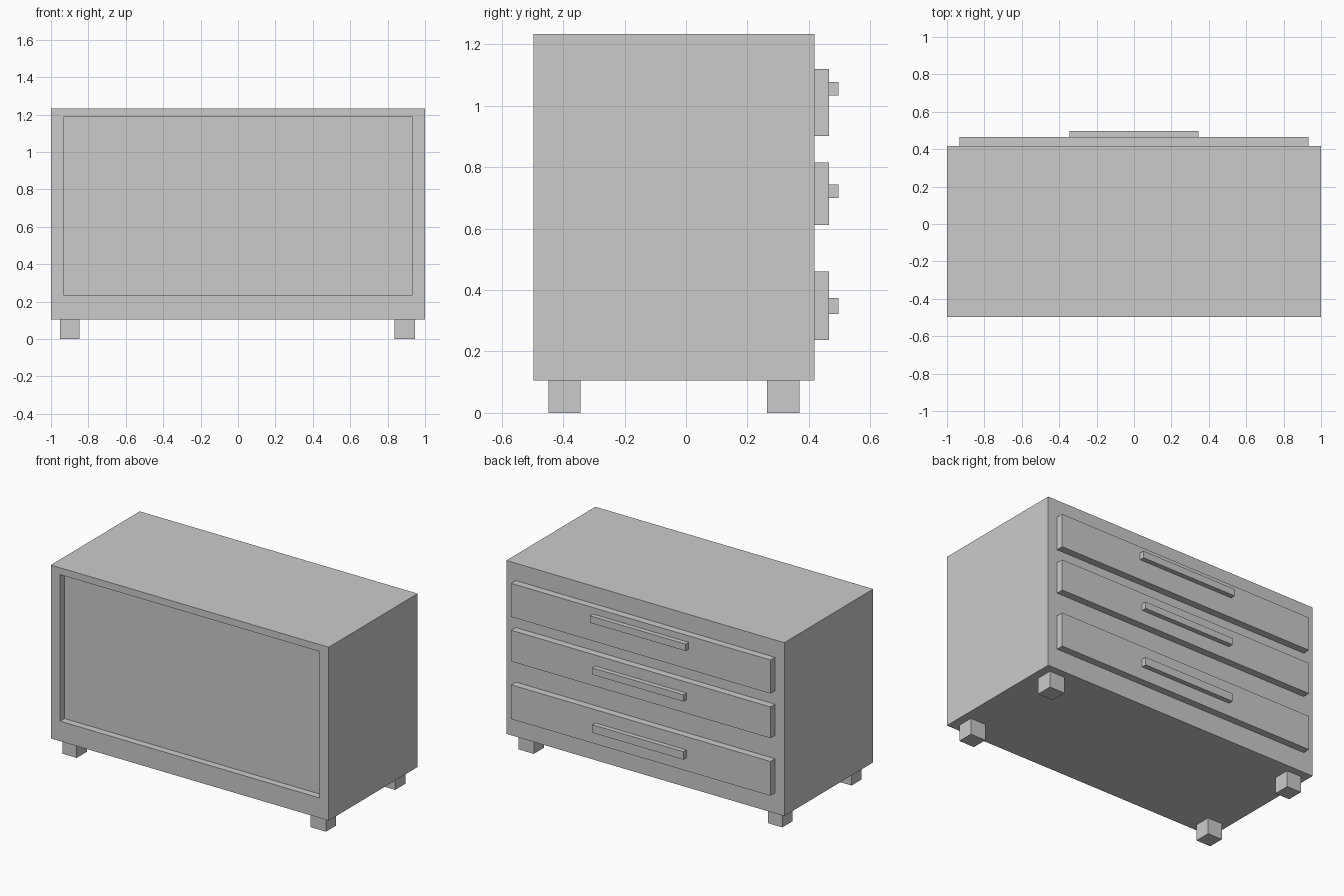
import bpy
import bmesh
from mathutils import Matrix, Vector

if "Cube" in bpy.data.objects:
    bpy.data.objects.remove(bpy.data.objects["Cube"], do_unlink=True)

GREY = (0.6, 0.6, 0.6, 1.0)
grey = bpy.data.materials.new("plain_grey")
grey.use_nodes = True
grey.diffuse_color = GREY
grey.node_tree.nodes["Principled BSDF"].inputs["Base Color"].default_value = GREY


def box(name, x, y, z):
    """Box spanning the given (low, high) range on each axis."""
    low, high = (Vector(c) for c in zip(x, y, z))
    bm = bmesh.new()
    bmesh.ops.create_cube(bm, size=1, matrix=Matrix.Translation((low + high) / 2)
                          @ Matrix.Diagonal((*(high - low), 1)))
    mesh = bpy.data.meshes.new(name)
    bm.to_mesh(mesh)
    bm.free()
    mesh.materials.append(grey)
    obj = bpy.data.objects.new(name, mesh)
    bpy.context.collection.objects.link(obj)
    return obj


FRONT, BACK = -0.496, 0.418
PANEL = 0.933        # half width of drawers and recessed panel
BASE, TOP = 0.105, 1.233

# Cabinet body with a shallow framed recess in the front
body = box("cabinet_body", (-1, 1), (FRONT, BACK), (BASE, TOP))
bm = bmesh.new()
bm.from_mesh(body.data)
bm.faces.ensure_lookup_table()
face = min(bm.faces, key=lambda f: f.calc_center_median().y)
bmesh.ops.inset_individual(bm, faces=[face], thickness=0.05)
for v in face.verts:
    v.co.x = PANEL if v.co.x > 0 else -PANEL
    v.co.z = 1.188 if v.co.z > 0.7 else 0.235
rim = bmesh.ops.extrude_discrete_faces(bm, faces=[face])["faces"]
bmesh.ops.translate(bm, verts=rim[0].verts, vec=(0, 0.045, 0))
bm.to_mesh(body.data)
bm.free()

# Drawers with bar handles: drawer z range, handle z range, handle half width
drawers = {
    "top": ((0.902, 1.12), (1.033, 1.078), 0.344),
    "middle": ((0.612, 0.815), (0.70, 0.744), 0.328),
    "bottom": ((0.237, 0.46), (0.322, 0.374), 0.328),
}
for level, (drawer_z, handle_z, half) in drawers.items():
    box(level + "_drawer", (-PANEL, PANEL), (BACK, 0.465), drawer_z)
    box(level + "_handle", (-half, half), (0.465, 0.496), handle_z)

# Four block legs
for end, y in (("front", (-0.447, -0.343)), ("back", (0.264, 0.37))):
    box(end + "_right_leg", (-0.952, -0.848), y, (0, BASE))
    box(end + "_left_leg", (0.836, 0.946), y, (0, BASE))
